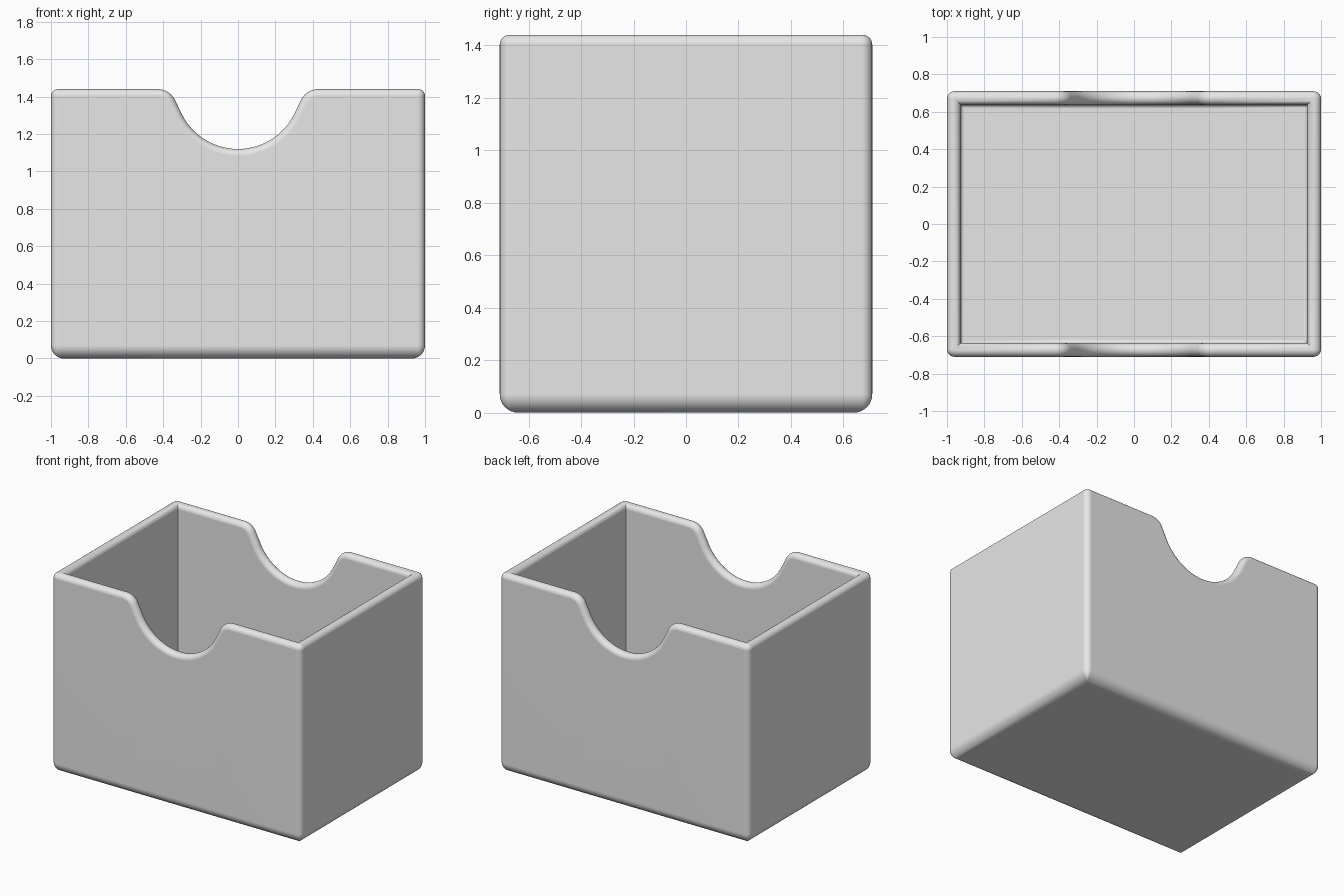
import bpy, bmesh
from math import sin, cos, pi, radians

cube = bpy.data.objects.get("Cube")
if cube:
    bpy.data.objects.remove(cube)

HALF_X, HALF_Y, HEIGHT = 1.0, 0.71, 1.44
WALL, CORNER, FOOT, FLOOR = 0.073, 0.04, 0.07, 0.07
FILLET = 0.02

# Plain grey material
grey = bpy.data.materials.new("grey plastic")
grey.use_nodes = True
grey.diffuse_color = (0.8, 0.8, 0.8, 1)
grey.node_tree.nodes["Principled BSDF"].inputs["Base Color"].default_value = (0.8, 0.8, 0.8, 1)


def notch_half():
    """Finger notch from its lowest point to the rim: x, z and outward normal."""
    slope, bowl, lip = radians(62), 0.335, 0.1
    path = []
    for i in range(15):
        a = slope * i / 14
        path.append((bowl * sin(a), 1.12 + bowl * (1 - cos(a)), -sin(a), cos(a)))
    for i in range(11):
        a = slope * (1 - i / 10)
        path.append((0.428 - lip * sin(a), HEIGHT - lip * (1 - cos(a)), -sin(a), cos(a)))
    return path


half = notch_half()
notch = [(-x, z, -nx, nz) for x, z, nx, nz in reversed(half[1:])] + half

# Stations around the box, counter-clockwise: notched walls and rounded corners
stations = []


def add_corner(sx, sy, start):
    for i in range(7):
        stations.append(("corner", sx, sy, start + pi / 2 * i / 6))


stations += [("wall", -1, p) for p in notch]
add_corner(1, -1, -pi / 2)
add_corner(1, 1, 0)
stations += [("wall", 1, p) for p in reversed(notch)]
add_corner(-1, 1, pi / 2)
add_corner(-1, -1, pi)


def place(station, inset, drop=None, z=None):
    """Point at a depth into the wall, at height z or at a drop below the rim."""
    if station[0] == "wall":
        side, (x, top, nx, nz) = station[1:]
        y = side * (HALF_Y - inset)
        if z is not None:
            return x, y, z
        return x - nx * drop, y, top - nz * drop
    sx, sy, a = station[1:]
    r = max(CORNER - inset, 0)
    return (sx * (HALF_X - inset - r) + r * cos(a),
            sy * (HALF_Y - inset - r) + r * sin(a),
            HEIGHT - drop if z is None else z)


# Wall section from the foot, over the round rim, down to the floor
section = []
for i in range(9):
    a = pi / 2 * i / 8
    section.append(dict(inset=FOOT * (1 - sin(a)), z=FOOT * (1 - cos(a))))
rim = WALL / 2
for i in range(13):
    a = pi * i / 12
    section.append(dict(inset=rim * (1 - cos(a)), drop=rim * (1 - sin(a))))
for i in range(5):
    a = pi / 2 * i / 4
    section.append(dict(inset=WALL + FILLET * (1 - cos(a)), z=FLOOR + FILLET * (1 - sin(a))))

bm = bmesh.new()
rings = [[bm.verts.new(place(s, **step)) for s in stations] for step in section]
count = len(stations)
for low, high in zip(rings, rings[1:]):
    for i in range(count):
        j = (i + 1) % count
        bm.faces.new((low[i], low[j], high[j], high[i]))
bm.faces.new(list(reversed(rings[0])))
bm.faces.new(rings[-1])
bmesh.ops.remove_doubles(bm, verts=bm.verts, dist=0.00005)
bmesh.ops.recalc_face_normals(bm, faces=bm.faces)

mesh = bpy.data.meshes.new("open_box")
bm.to_mesh(mesh)
bm.free()
mesh.materials.append(grey)
box = bpy.data.objects.new("open_box", mesh)
bpy.context.scene.collection.objects.link(box)

# Smooth rounds with clean flat walls
bpy.ops.object.select_all(action="DESELECT")
box.select_set(True)
bpy.context.view_layer.objects.active = box
bpy.ops.object.shade_smooth_by_angle(angle=radians(35))
weighted = box.modifiers.new("even_shading", "WEIGHTED_NORMAL")
weighted.keep_sharp = True
